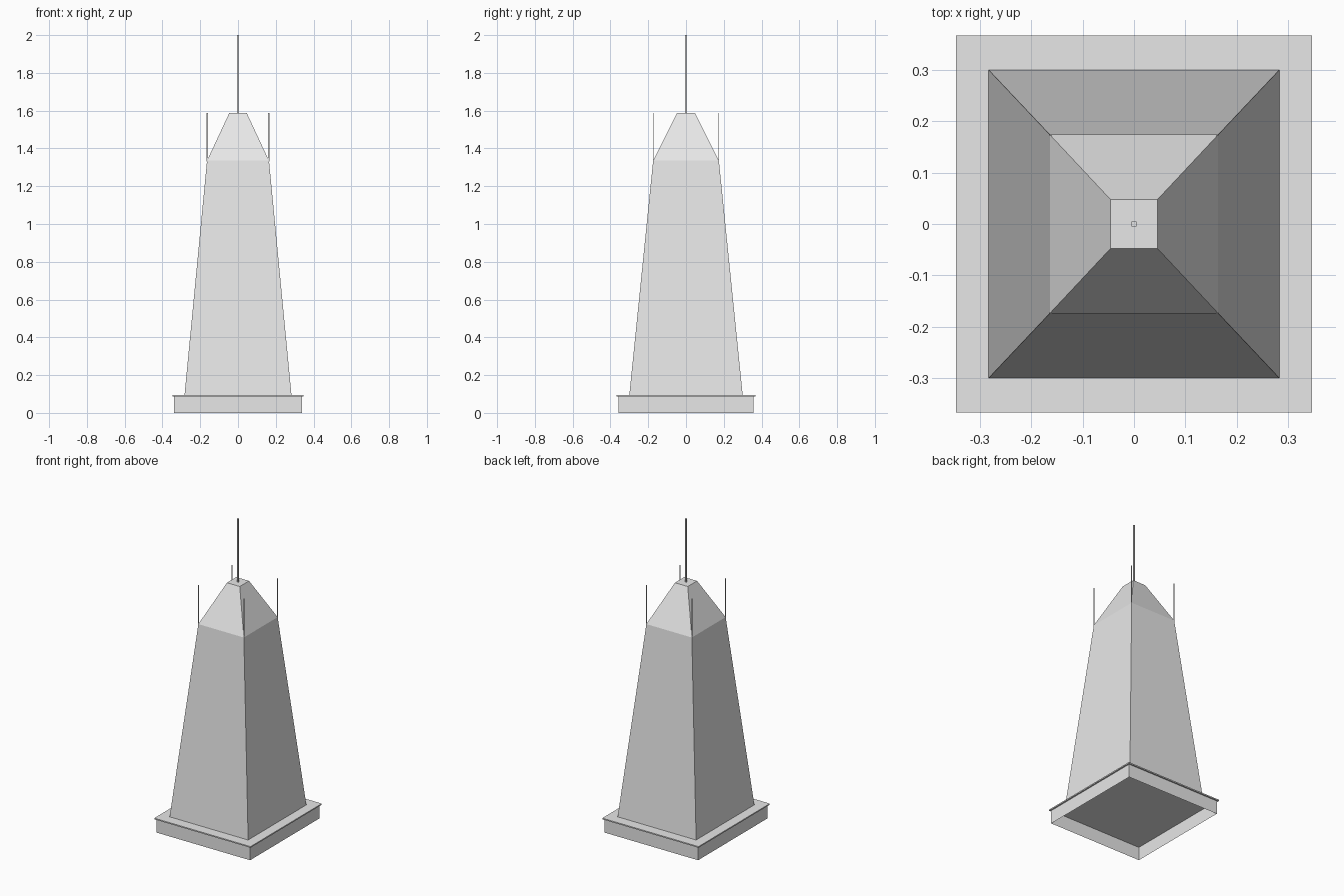
import bpy
import bmesh

cube = bpy.data.objects.get("Cube")
if cube:
    bpy.data.objects.remove(cube, do_unlink=True)

# One pale grey for the whole tower
stone = bpy.data.materials.new("pale_grey")
stone.use_nodes = True
grey = (0.8, 0.8, 0.8, 1)
stone.diffuse_color = grey
stone.node_tree.nodes["Principled BSDF"].inputs["Base Color"].default_value = grey


def stack(name, levels, centre=(0, 0), bottom=True, top=True):
    """Loft rectangles given as (half x, half y, z) into a flat-faced solid."""
    bm = bmesh.new()
    cx, cy = centre
    rings = [[bm.verts.new((cx + sx * hx, cy + sy * hy, z))
              for sx, sy in ((-1, -1), (1, -1), (1, 1), (-1, 1))]
             for hx, hy, z in levels]
    for low, high in zip(rings, rings[1:]):
        for i in range(4):
            j = (i + 1) % 4
            bm.faces.new((low[i], low[j], high[j], high[i]))
    if bottom:
        bm.faces.new(rings[0][::-1])
    if top:
        bm.faces.new(rings[-1])
    mesh = bpy.data.meshes.new(name)
    bm.to_mesh(mesh)
    bm.free()
    mesh.materials.append(stone)
    obj = bpy.data.objects.new(name, mesh)
    bpy.context.collection.objects.link(obj)
    return obj


# Hollow plinth, open underneath, with a thin overhanging slab
stack("plinth_walls", [(0.338, 0.358, 0), (0.338, 0.358, 0.087)], bottom=False, top=False)
stack("plinth_slab", [(0.347, 0.367, 0.087), (0.347, 0.367, 0.095)])

# Tapering shaft and steeper crown
shaft_top = (0.164, 0.174, 1.335)
crown_z = 1.588
stack("tower_shaft", [(0.283, 0.3, 0.095), shaft_top], top=False)
stack("tower_crown", [shaft_top, (0.046, 0.048, crown_z)], bottom=False)

# Central mast
stack("mast", [(0.005, 0.005, crown_z), (0.005, 0.005, 2)], bottom=False)

# Thin corner pins
for x_name, sx in (("left", 1), ("right", -1)):
    for y_name, sy in (("front", -1), ("back", 1)):
        stack(f"{y_name}_{x_name}_pin",
              [(0.003, 0.001, 1.33), (0.003, 0.001, crown_z)],
              centre=(sx * 0.163, sy * 0.173))
